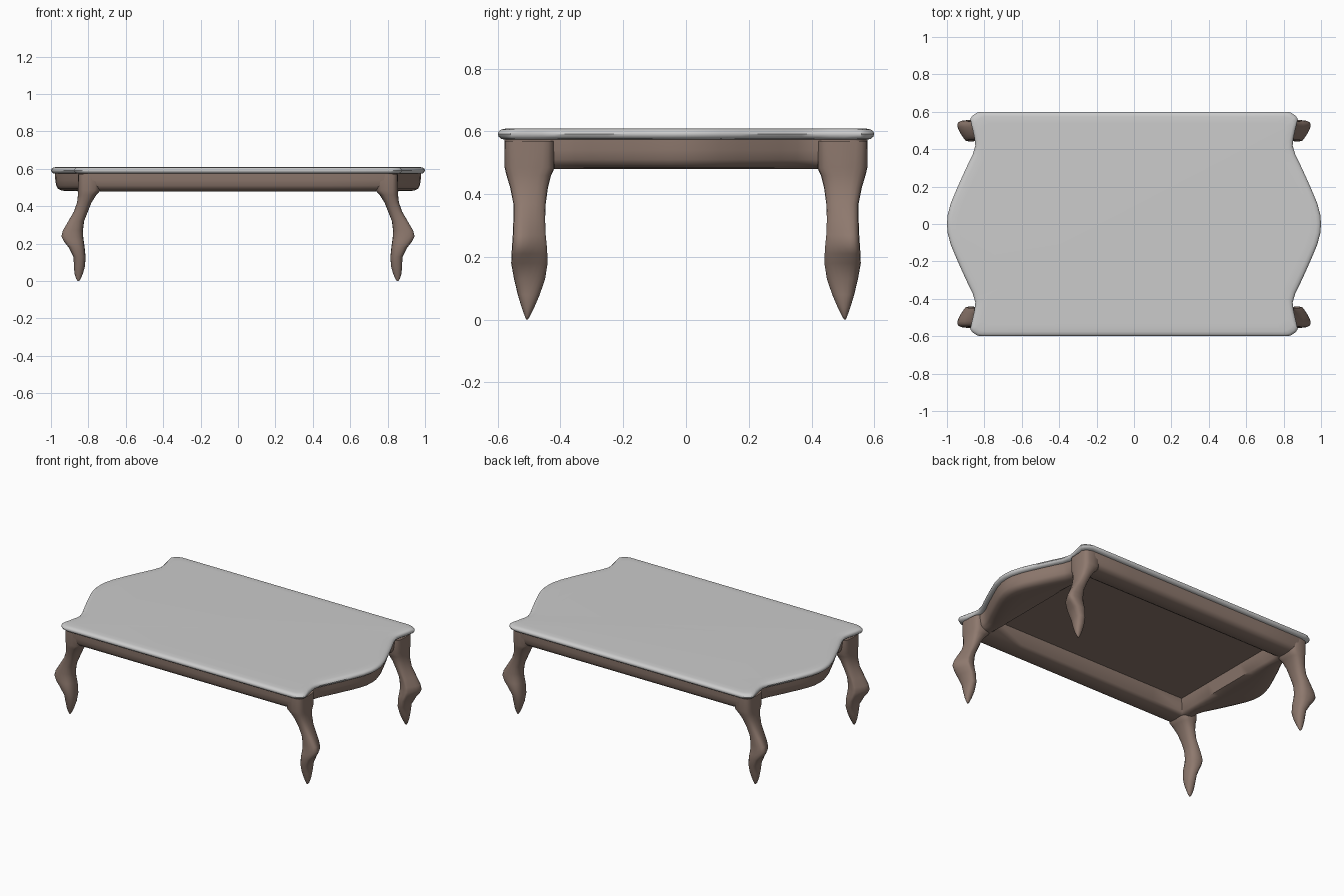
import bpy, bmesh, math

if "Cube" in bpy.data.objects:
    bpy.data.objects.remove(bpy.data.objects["Cube"])

wood = bpy.data.materials.new("brown_wood")
wood.diffuse_color = (0.27, 0.19, 0.155, 1)
wood.use_nodes = True
wood.node_tree.nodes["Principled BSDF"].inputs["Base Color"].default_value = wood.diffuse_color

# Quarter outline of the table top: from the middle of the end to the long side
quarter = [(1.0, 0), (0.996, 0.05), (0.98, 0.11), (0.953, 0.175), (0.92, 0.25),
           (0.89, 0.315), (0.863, 0.37), (0.848, 0.42), (0.853, 0.46),
           (0.864, 0.51), (0.876, 0.56), (0.866, 0.577), (0.84, 0.595),
           (0.82, 0.6), (0.5, 0.6)]


def full_loop(q):
    """Mirror a quarter outline into a closed loop."""
    half = q + [(-x, y) for x, y in reversed(q)]
    return half + [(x, -y) for x, y in reversed(half[1:-1])]


def inset(d):
    return [(x - d if x > 0.6 else x, y * (0.6 - d) / 0.6) for x, y in quarter]


def toward_rect(q, xin, yin, t):
    """Blend an outline toward the straight inner opening."""
    out = []
    for x, y in q:
        rx = min(x, xin)
        ry = min(1, y / 0.54) * yin
        out.append((x + (rx - x) * t, y + (ry - y) * t))
    return out


def loft(name, rings, cap_start, cap_end, mat=None, angle=40):
    bm = bmesh.new()
    loops = [[bm.verts.new(p) for p in ring] for ring in rings]
    n = len(loops[0])
    for a, b in zip(loops, loops[1:]):
        for i in range(n):
            j = (i + 1) % n
            bm.faces.new((a[i], a[j], b[j], b[i]))
    if cap_start:
        bm.faces.new(loops[0][::-1])
    if cap_end:
        bm.faces.new(loops[-1])
    bmesh.ops.recalc_face_normals(bm, faces=bm.faces)
    me = bpy.data.meshes.new(name)
    bm.to_mesh(me)
    bm.free()
    ob = bpy.data.objects.new(name, me)
    bpy.context.collection.objects.link(ob)
    if mat:
        me.materials.append(mat)
    bpy.ops.object.select_all(action='DESELECT')
    ob.select_set(True)
    bpy.context.view_layer.objects.active = ob
    bpy.ops.object.shade_smooth_by_angle(angle=math.radians(angle))
    return ob


def flat(q, z):
    return [(x, y, z) for x, y in full_loop(q)]


# Table top with rounded edge
edge = [(0.03, 0.573), (0.012, 0.576), (0.003, 0.583), (0, 0.592),
        (0.003, 0.6), (0.011, 0.606), (0.025, 0.609), (0.06, 0.61)]
loft("table_top", [flat(inset(d), z) for d, z in edge], True, True)

# Apron: outer face, rounded bottom, then inner wall and underside panel
rings = [flat(inset(d), z) for d, z in
         [(0.022, 0.582), (0.023, 0.54), (0.028, 0.51), (0.038, 0.493), (0.06, 0.483)]]
base = inset(0.06)
for xin, yin, t, z in [(0.73, 0.43, 0.4, 0.48), (0.73, 0.43, 0.8, 0.483),
                       (0.73, 0.43, 1, 0.495), (0.71, 0.41, 1, 0.57)]:
    rings.append(flat(toward_rect(base, xin, yin, t), z))
loft("apron", rings, False, True, wood, 50)

# Leg sections: z, inner x, outer x, inner y, outer y, knee slant, squareness
sections = [(0.57, 0.73, 0.855, 0.42, 0.578, 0, 0.5),
            (0.485, 0.735, 0.856, 0.418, 0.578, 0, 0.6),
            (0.46, 0.758, 0.856, 0.43, 0.572, 0, 0.7),
            (0.42, 0.783, 0.863, 0.44, 0.56, 0.005, 0.75),
            (0.37, 0.803, 0.884, 0.447, 0.55, 0.015, 0.8),
            (0.32, 0.823, 0.918, 0.449, 0.55, 0.03, 0.8),
            (0.27, 0.829, 0.953, 0.447, 0.552, 0.05, 0.8),
            (0.24, 0.828, 0.963, 0.444, 0.554, 0.055, 0.8),
            (0.21, 0.824, 0.945, 0.442, 0.556, 0.045, 0.8),
            (0.18, 0.82, 0.915, 0.441, 0.557, 0.025, 0.8),
            (0.13, 0.815, 0.884, 0.449, 0.548, 0.01, 0.85),
            (0.08, 0.818, 0.88, 0.466, 0.536, 0.005, 0.9),
            (0.04, 0.829, 0.874, 0.483, 0.524, 0, 1),
            (0.012, 0.841, 0.865, 0.497, 0.514, 0, 1),
            (0.0, 0.849, 0.857, 0.504, 0.509, 0, 1)]


def power(v, e):
    return math.copysign(abs(v) ** e, v)


def leg_ring(sec, sx, sy, n=20):
    z, x0, x1, y0, y1, slant, sq = sec
    ring = []
    for i in range(n):
        a = 2 * math.pi * i / n
        c, s = power(math.cos(a), sq), power(math.sin(a), sq)
        x = (x0 + x1) / 2 + c * (x1 - x0) / 2
        y = (y0 + y1) / 2 + s * (y1 - y0) / 2
        x -= max(c, 0) * slant * (1 - s) / 2
        ring.append((sx * x, sy * y, z))
    return ring


for sx, side in ((-1, "left"), (1, "right")):
    for sy, end in ((-1, "front"), (1, "back")):
        loft(f"{end}_{side}_leg", [leg_ring(s, sx, sy) for s in sections],
             True, True, wood, 60)
